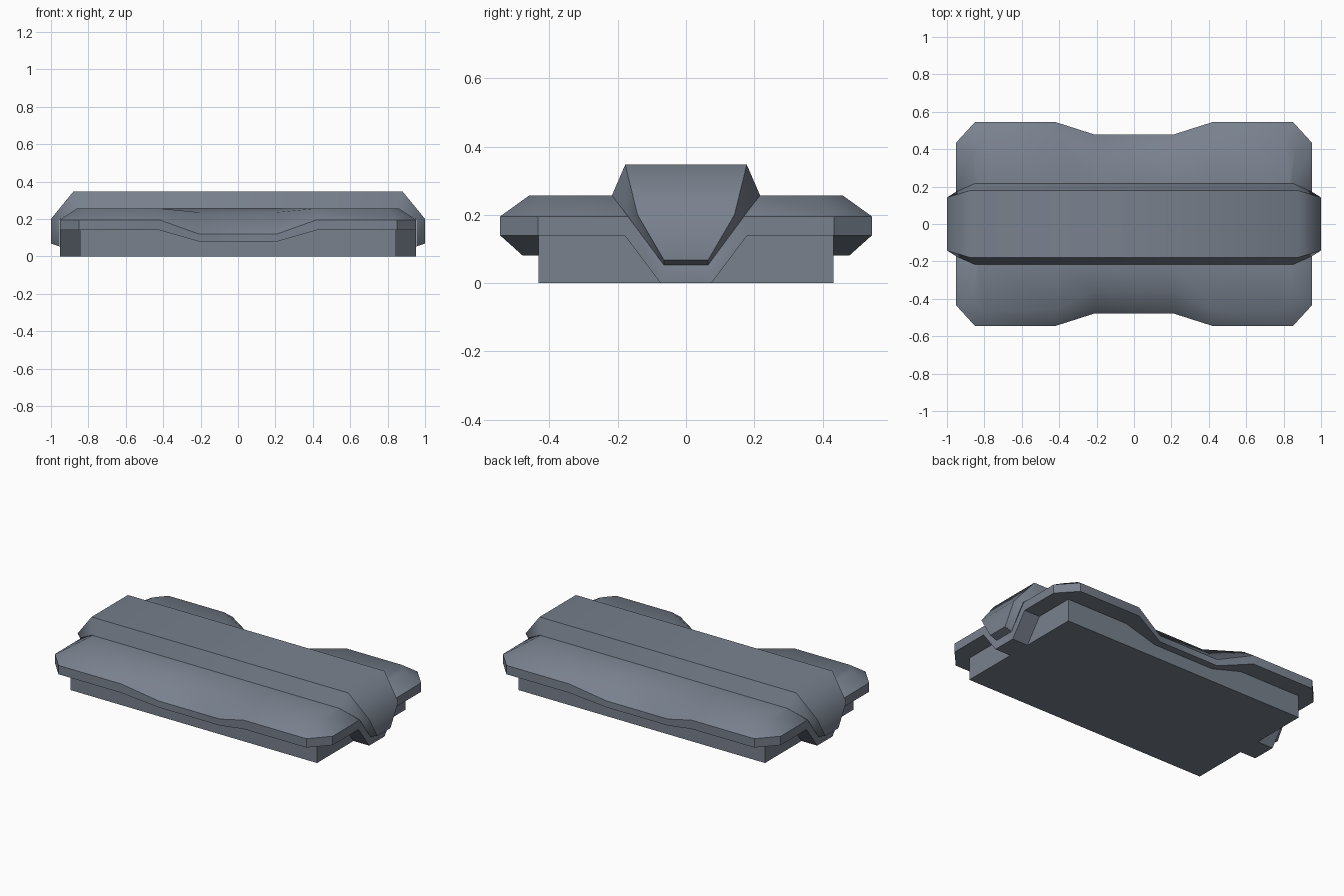
import bpy, bmesh, math

if "Cube" in bpy.data.objects:
    bpy.data.objects.remove(bpy.data.objects["Cube"])

steel = bpy.data.materials.new("slate_grey")
steel.diffuse_color = (0.19, 0.22, 0.27, 1)
steel.use_nodes = True
steel.node_tree.nodes["Principled BSDF"].inputs["Base Color"].default_value = steel.diffuse_color


def finish(bm, name, angle):
    """Clean the mesh, mark sharp edges by angle and link it as an object."""
    bmesh.ops.remove_doubles(bm, verts=bm.verts, dist=1e-4)
    bmesh.ops.recalc_face_normals(bm, faces=bm.faces)
    for f in bm.faces:
        f.smooth = True
    for e in bm.edges:
        e.smooth = e.calc_face_angle(0) < math.radians(angle)
    me = bpy.data.meshes.new(name)
    bm.to_mesh(me)
    bm.free()
    me.materials.append(steel)
    ob = bpy.data.objects.new(name, me)
    bpy.context.collection.objects.link(ob)
    return ob


def bridge(bm, a, b):
    n = len(a)
    for i in range(n):
        j = (i + 1) % n
        bm.faces.new((a[i], a[j], b[j], b[i]))


def mirrored_ring(bm, q):
    """Mirror a quarter outline into a closed ring of vertices."""
    r = q[::-1]
    pts = ([(x, y, z) for x, y, z in q] + [(x, -y, z) for x, y, z in r]
           + [(-x, -y, z) for x, y, z in q] + [(-x, y, z) for x, y, z in r])
    return [bm.verts.new(p) for p in pts]


# Base block
bm = bmesh.new()
bmesh.ops.create_cube(bm, size=1)
for v in bm.verts:
    v.co = (v.co.x * 1.69, v.co.y * 0.865, (v.co.z + 0.5) * 0.15)
finish(bm, "base_block", 30)

# Cover plate: rings from the underside, round the rim, to the top
rings = [
    # underside at the base wall
    [(.21, .43, .08), (.42, .43, .14), (.845, .43, .14), (.845, .43, .14),
     (.845, .18, .14), (.845, .075, 0)],
    # lower rim
    [(.21, .478, .08), (.42, .545, .14), (.85, .545, .14), (.953, .433, .14),
     (.953, .18, .14), (.953, .075, 0)],
    # upper rim
    [(.21, .478, .12), (.42, .545, .195), (.85, .545, .195), (.953, .433, .195),
     (.953, .17, .195), (.953, .065, .053)],
    # top of the bevel
    [(.20, .36, .235), (.42, .46, .256), (.80, .46, .256), (.86, .39, .256),
     (.85, .215, .256), (.85, .06, .2)],
    # seam under the rib
    [(.20, .2, .256), (.42, .2, .256), (.78, .2, .256), (.83, .2, .256),
     (.83, .18, .256), (.83, .05, .2)],
]
bm = bmesh.new()
loops = [mirrored_ring(bm, q) for q in rings]
for a, b in zip(loops, loops[1:]):
    bridge(bm, a, b)
bm.faces.new(loops[-1])
finish(bm, "cover_plate", 42)

# Central rib wrapping over both ends: (ridge x, y, z), (skirt x, y, z)
half = [((1.0, .065, .068), (.953, .065, .053)),
        ((1.0, .142, .20), (.955, .170, .196)),
        ((.88, .178, .347), (.85, .217, .257))]
stations = ([(1, s) for s in half] + [(-1, s) for s in half[::-1]])
bm = bmesh.new()
loops = []
for sx, (i, o) in stations:
    loops.append([bm.verts.new((sx * p[0], sy * p[1], p[2]))
                  for p, sy in ((o, -1), (i, -1), (i, 1), (o, 1))])
for a, b in zip(loops, loops[1:]):
    bridge(bm, a, b)
bm.faces.new(loops[0])
bm.faces.new(loops[-1])
finish(bm, "central_rib", 52)
